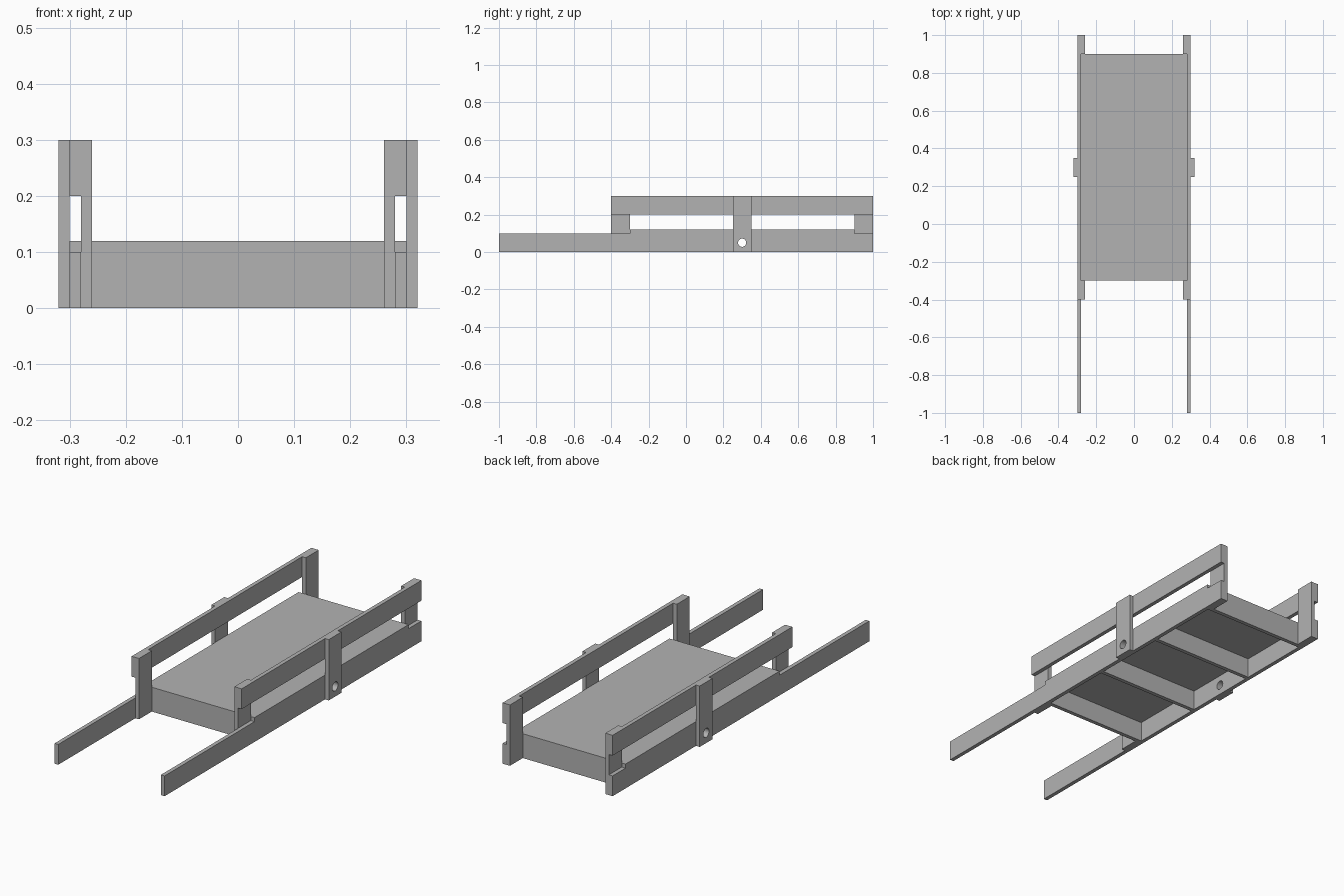
import bpy
import math

cube = bpy.data.objects.get("Cube")
if cube:
    bpy.data.objects.remove(cube, do_unlink=True)

grey = bpy.data.materials.new("plain_grey")
grey.use_nodes = True
colour = (0.45, 0.45, 0.45, 1)
grey.diffuse_color = colour
grey.node_tree.nodes["Principled BSDF"].inputs["Base Color"].default_value = colour


def board(name, x, y, z):
    """Box spanning the given (low, high) ranges on each axis."""
    spans = (x, y, z)
    bpy.ops.mesh.primitive_cube_add(size=1, location=[(a + b) / 2 for a, b in spans])
    obj = bpy.context.object
    obj.name = name
    obj.scale = [b - a for a, b in spans]
    bpy.ops.object.transform_apply(location=False, rotation=False, scale=True)
    obj.data.materials.append(grey)
    return obj


def drill(obj, cutter):
    mod = obj.modifiers.new("peg_hole", "BOOLEAN")
    mod.operation = "DIFFERENCE"
    mod.solver = "EXACT"
    mod.object = cutter
    bpy.context.view_layer.objects.active = obj
    bpy.ops.object.modifier_apply(modifier=mod.name)


# Rod that cuts the peg holes through both sides
bpy.ops.mesh.primitive_cylinder_add(vertices=32, radius=0.022, depth=1,
                                    location=(0, 0.3, 0.05),
                                    rotation=(0, math.pi / 2, 0))
rod = bpy.context.object
rod.name = "hole_cutter"
rod.hide_render = True

# Side frames: long handle rails, guard rails and posts
for side, s in (("left", 1), ("right", -1)):
    def span(a, b):
        return tuple(sorted((a * s, b * s)))

    handle = board(side + "_handle_rail", span(0.28, 0.30), (-1, 1), (0, 0.1))
    board(side + "_guard_rail", span(0.28, 0.30), (-0.4, 1), (0.2, 0.3))
    board(side + "_front_post", span(0.26, 0.28), (-0.4, -0.3), (0, 0.3))
    board(side + "_back_post", span(0.26, 0.28), (0.9, 1), (0, 0.3))
    middle = board(side + "_middle_post", span(0.30, 0.32), (0.25, 0.35), (0, 0.3))
    drill(handle, rod)
    drill(middle, rod)

bpy.data.objects.remove(rod, do_unlink=True)

# Deck panel resting on the rails
board("deck", (-0.30, 0.30), (-0.3, 0.9), (0.1, 0.12))

# Cross bars under the deck
for name, y in (("front", -0.29), ("front_middle", 0.1),
                ("back_middle", 0.5), ("back", 0.89)):
    board(name + "_cross_bar", (-0.28, 0.28), (y - 0.01, y + 0.01), (0, 0.1))
